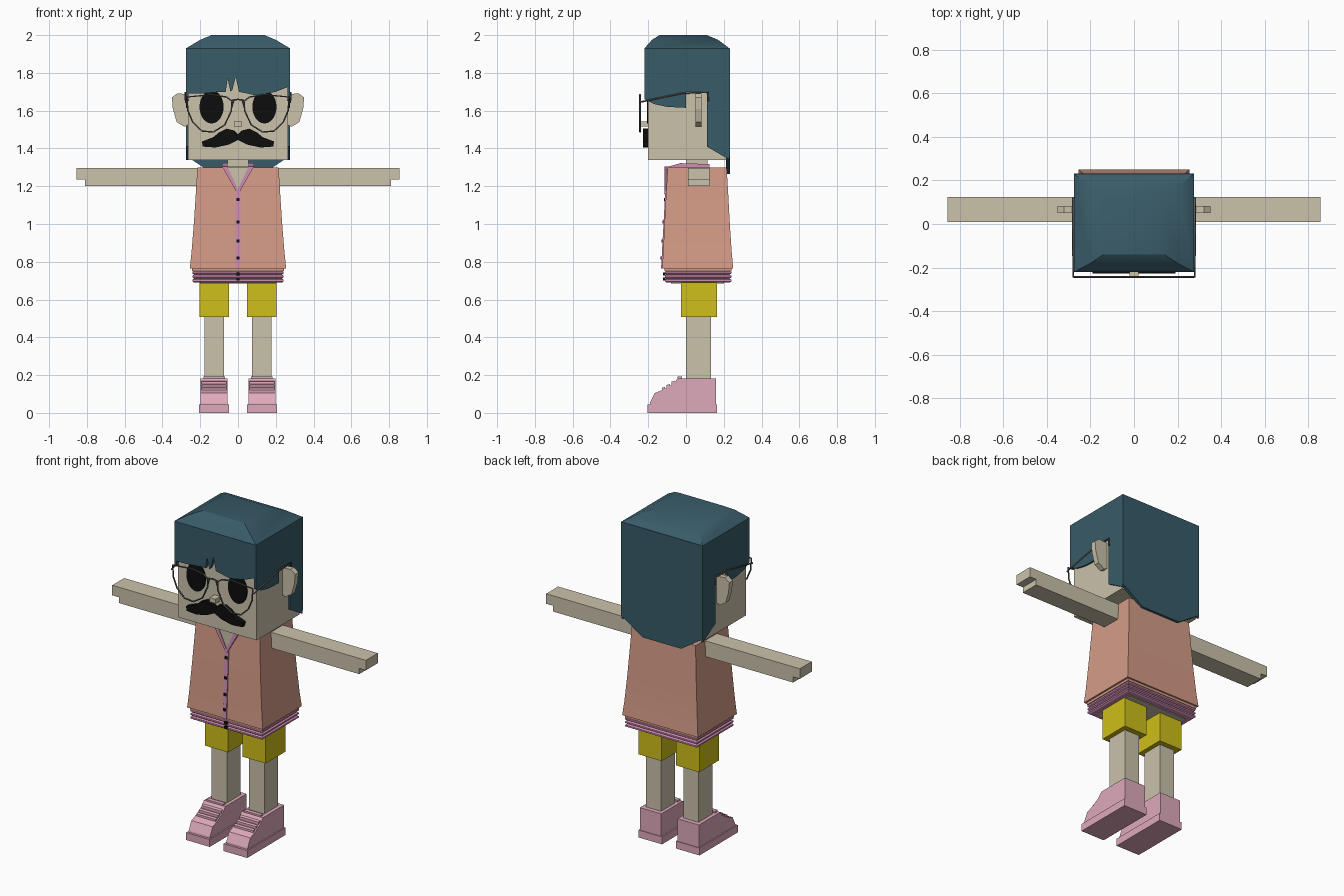
import bpy, bmesh, math
from mathutils import Vector

if "Cube" in bpy.data.objects:
    bpy.data.objects.remove(bpy.data.objects["Cube"])


def material(name, r, g, b):
    m = bpy.data.materials.new(name)
    m.use_nodes = True
    m.diffuse_color = (r, g, b, 1)
    bsdf = m.node_tree.nodes["Principled BSDF"]
    bsdf.inputs["Base Color"].default_value = (r, g, b, 1)
    bsdf.inputs["Roughness"].default_value = 0.8
    return m


SKIN = material("skin", .60, .54, .41)
HAIR = material("blue_hair", .04, .105, .14)
COAT = material("salmon_cloth", .66, .33, .24)
TRIM = material("pink_trim", .64, .27, .45)
SHOE = material("pale_pink", .74, .40, .50)
SHORTS = material("yellow_cloth", .62, .52, .01)
METAL = material("grey_metal", .10, .10, .10)
BLACK = material("black", .004, .004, .004)


def finish(name, bm, mat, mirror=False, smooth=False):
    bmesh.ops.recalc_face_normals(bm, faces=bm.faces)
    mesh = bpy.data.meshes.new(name)
    bm.to_mesh(mesh)
    bm.free()
    mesh.materials.append(mat)
    ob = bpy.data.objects.new(name, mesh)
    bpy.context.collection.objects.link(ob)
    if mirror:
        ob.modifiers.new("mirror", "MIRROR").use_mirror_merge = False
    if smooth:
        bpy.ops.object.select_all(action="DESELECT")
        ob.select_set(True)
        bpy.context.view_layer.objects.active = ob
        bpy.ops.object.shade_smooth_by_angle(angle=math.radians(32))
    return ob


def prism(name, pts, axis, lo, hi, mat, mirror=False):
    """Extrude a 2D outline along axis x or y."""
    bm = bmesh.new()
    place = (lambda p: (lo, p[0], p[1])) if axis == "x" else (lambda p: (p[0], lo, p[1]))
    face = bm.faces.new([bm.verts.new(place(p)) for p in pts])
    ext = bmesh.ops.extrude_face_region(bm, geom=[face])
    move = Vector((hi - lo, 0, 0)) if axis == "x" else Vector((0, hi - lo, 0))
    bmesh.ops.translate(bm, vec=move, verts=[v for v in ext["geom"] if isinstance(v, bmesh.types.BMVert)])
    return finish(name, bm, mat, mirror)


def loft(name, rings, mat, mirror=False, smooth=False):
    """Stack rectangles given as (z, x0, x1, y0, y1)."""
    bm = bmesh.new()
    loops = [[bm.verts.new(p) for p in ((a, c, z), (b, c, z), (b, d, z), (a, d, z))]
             for z, a, b, c, d in rings]
    for low, high in zip(loops, loops[1:]):
        for i in range(4):
            j = (i + 1) % 4
            bm.faces.new((low[i], low[j], high[j], high[i]))
    bm.faces.new(loops[0][::-1])
    bm.faces.new(loops[-1])
    return finish(name, bm, mat, mirror, smooth)


def box(name, x, y, z, mat, mirror=False):
    return loft(name, [(z[0], *x, *y), (z[1], *x, *y)], mat, mirror)


def wire(name, paths, radius, mat):
    """Round wires; each path is (points, closed). Paths repeat on both sides."""
    curve = bpy.data.curves.new(name, "CURVE")
    curve.dimensions = "3D"
    curve.bevel_depth = radius
    curve.bevel_resolution = 1
    curve.use_fill_caps = True
    for pts, closed in paths:
        for s in (1, -1):
            spline = curve.splines.new("POLY")
            spline.points.add(len(pts) - 1)
            for point, (x, y, z) in zip(spline.points, pts):
                point.co = (s * x, y, z, 1)
            spline.use_cyclic_u = closed
    curve.materials.append(mat)
    ob = bpy.data.objects.new(name, curve)
    bpy.context.collection.objects.link(ob)
    return ob


# Head and ears
box("head", (-.265, .265), (-.2, .215), (1.34, 1.9), SKIN)
ear = [(.25, 1.685), (.32, 1.692), (.35, 1.67), (.345, 1.61), (.325, 1.54), (.285, 1.515), (.25, 1.53)]
prism("ears", ear, "y", .05, .083, SKIN, True)
box("nose", (-.02, .02), (-.245, -.19), (1.515, 1.542), SKIN)

# Hair: domed cap, fringe, side panels and back panel
loft("hair_cap", [(1.80, -.272, .272, -.2, .228), (1.93, -.275, .275, -.22, .23),
                  (1.975, -.2, .2, -.18, .17), (2.0, -.14, .14, -.14, .11)], HAIR, smooth=True)
fringe = [(-.275, 1.93), (-.275, 1.69), (-.2, 1.69), (-.09, 1.70), (-.065, 1.70), (-.055, 1.77),
          (-.04, 1.70), (-.03, 1.71), (-.012, 1.78), (.005, 1.70), (.1, 1.68), (.2, 1.70),
          (.275, 1.73), (.275, 1.93)]
prism("hair_fringe", fringe, "y", -.22, -.2, HAIR)
side = [(-.22, 1.93), (-.22, 1.66), (-.17, 1.635), (-.1, 1.62), (0, 1.615), (0, 1.70), (.11, 1.70),
        (.11, 1.41), (.23, 1.34), (.23, 1.93)]
prism("hair_sides", side, "x", .262, .275, HAIR, True)
back = [(-.275, 1.93), (-.275, 1.36), (-.13, 1.265), (.13, 1.265), (.275, 1.36), (.275, 1.93)]
prism("hair_back", back, "y", .212, .232, HAIR)

# Eyes and moustache
oval = [(.14 + .064 * math.cos(t * math.tau / 24), 1.62 + .088 * math.sin(t * math.tau / 24))
        for t in range(24)]
prism("eyes", oval, "y", -.206, -.199, BLACK, True)
half = [(0, 1.475), (.02, 1.495), (.06, 1.505), (.1, 1.485), (.13, 1.46), (.19, 1.437), (.188, 1.41),
        (.12, 1.405), (.05, 1.42), (0, 1.445)]
prism("moustache", half, "y", -.228, -.199, BLACK, True)

# Glasses
rim = [(.27, 1.672), (.265, 1.6), (.24, 1.54), (.19, 1.492), (.13, 1.487), (.07, 1.525),
       (.035, 1.6), (.032, 1.65), (.06, 1.672), (.14, 1.685)]
temple = [(.27, -.243, 1.645), (.278, -.243, 1.645), (.279, -.14, 1.668), (.279, -.02, 1.692),
          (.279, .115, 1.697), (.279, .118, 1.65)]
wire("glasses", [([(x, -.243, z) for x, z in rim], True), (temple, False),
                 ([(.033, -.243, 1.655), (0, -.243, 1.66)], False),
                 ([(.036, -.243, 1.61), (.022, -.243, 1.655)], False)], .0045, METAL)

# Neck and collar
box("neck", (-.055, .055), (0, .115), (1.2, 1.345), SKIN)
box("chest_top", (-.055, .055), (-.095, 0), (1.298, 1.304), SKIN)
collar = [(-.105, 1.285), (-.1, 1.302), (-.03, 1.322), (.12, 1.317), (.12, 1.285)]
prism("collar_sides", collar, "x", .055, .085, TRIM, True)
box("collar_back", (-.085, .085), (.1, .125), (1.285, 1.318), TRIM)

# Coat, flaring towards the hem
loft("coat", [(.765, -.255, .255, -.126, .25), (.85, -.246, .246, -.121, .242),
              (1.0, -.234, .234, -.114, .232), (1.15, -.224, .224, -.106, .224),
              (1.3, -.215, .215, -.097, .215)], COAT, smooth=True)
box("coat_hem", (-.244, .244), (-.115, .24), (.75, .768), COAT)


def front(z):
    """Front surface of the coat at a height."""
    return -.126 + .0545 * (z - .765)


# Neckline, front trim and buttons
opening = [(-.058, 1.303), (0, 1.175), (.058, 1.303)]
prism("neckline_skin", opening, "y", -.109, -.09, SKIN)
prism("neckline_trim", [(0, 1.155), (.085, 1.305), (.057, 1.305), (0, 1.185)], "y", -.113, -.09, TRIM, True)
placket = [(front(z) - .006, z) for z in (1.18, 1.0, .765)] + [(-.11, .765), (-.09, 1.18)]
prism("front_trim", placket, "x", -.013, .013, TRIM)
for z in (1.13, 1.01, .91, .82, .735, .708):
    y = front(z) if z > .77 else -.112
    box("button", (-.008, .008), (y - .011, y + .004), (z - .008, z + .008), BLACK)

# Ribbed waistband
for i in range(3):
    z = .69 + .021 * i
    loft("waist_rib", [(z, -.232, .232, -.104, .23), (z + .006, -.242, .242, -.112, .24),
                       (z + .015, -.242, .242, -.112, .24), (z + .021, -.232, .232, -.104, .23)], TRIM)
box("hips", (-.2, .2), (-.08, .2), (.686, .72), SKIN)

# Arms with notched hands
arm = [(.2, 1.2), (.81, 1.2), (.81, 1.235), (.855, 1.235), (.855, 1.296), (.2, 1.296)]
prism("arms", arm, "y", .01, .125, SKIN, True)

# Shorts and legs
box("shorts", (.048, .205), (-.026, .165), (.507, .7), SHORTS, True)
box("legs", (.075, .177), (0, .133), (.1, .51), SKIN, True)

# Shoes with soles and laces
upper = [(-.195, .03), (-.19, .055), (-.165, .105), (-.115, .125), (-.065, .155), (-.045, .182),
         (.16, .182), (.16, .03)]
prism("shoe_uppers", upper, "x", .055, .199, SHOE, True)
box("shoe_soles", (.047, .206), (-.205, .164), (0, .045), SHOE, True)
box("shoe_tongues", (.07, .182), (-.045, -.02), (.17, .192), SHOE, True)
for y, z in ((-.118, .128), (-.093, .143), (-.067, .16)):
    lace = [(y - .009, z - .012), (y - .009, z + .005), (y + .007, z + .009), (y + .009, z - .004)]
    prism("shoe_laces", lace, "x", .062, .192, SHOE, True)
